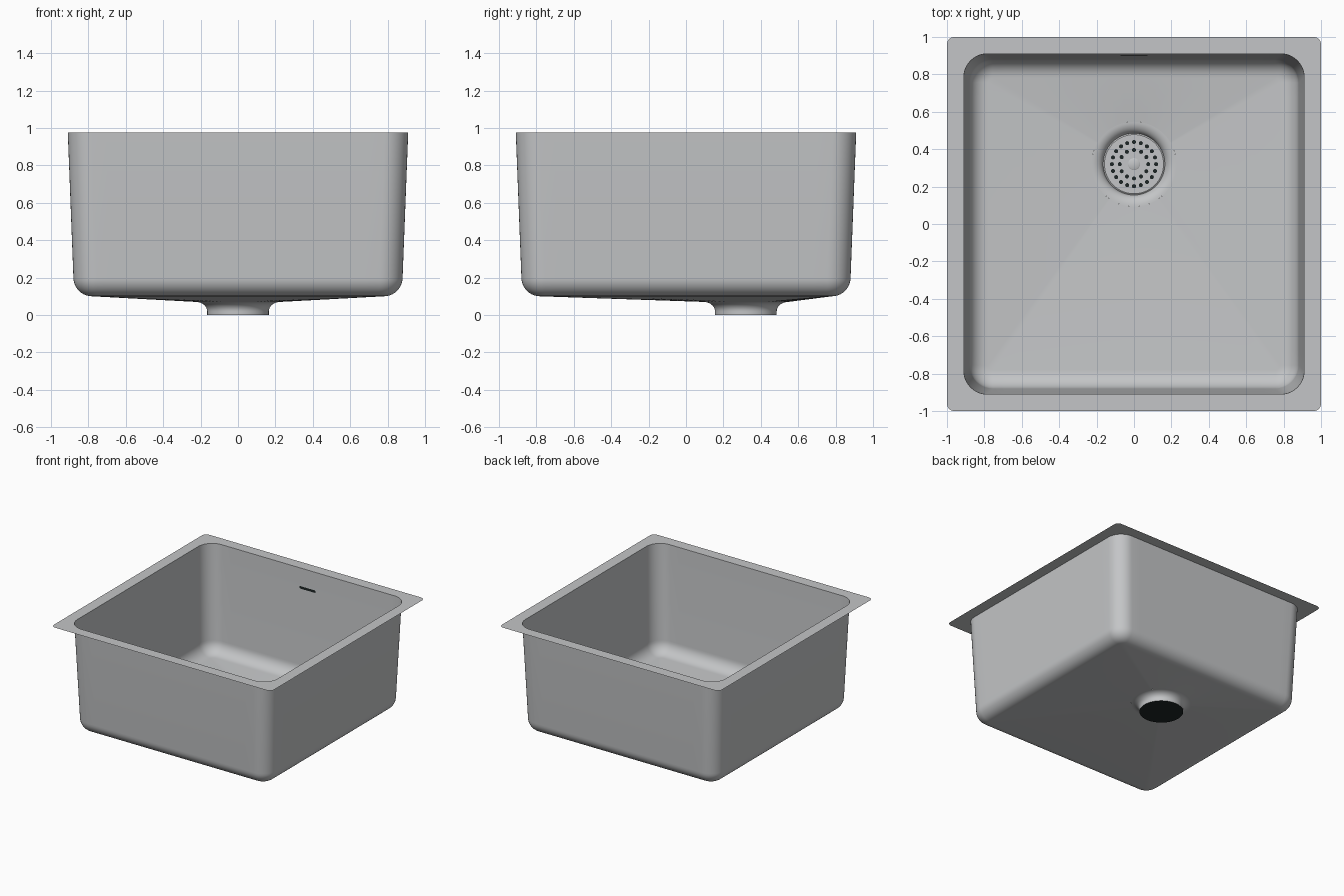
import bpy, bmesh, math

if "Cube" in bpy.data.objects:
    bpy.data.objects.remove(bpy.data.objects["Cube"])

DRAIN = (0.0, 0.32)


def material(name, rgb):
    m = bpy.data.materials.new(name)
    m.diffuse_color = (*rgb, 1)
    m.use_nodes = True
    m.node_tree.nodes["Principled BSDF"].inputs["Base Color"].default_value = m.diffuse_color
    return m


STEEL = material("brushed steel", (0.55, 0.56, 0.57))
DARK = material("dark opening", (0.012, 0.018, 0.018))


def rounded_square(h, r, z, side=20, arc=10):
    """Counter-clockwise ring with half size h and corner radius r."""
    pts = []
    for k in range(4):
        ca, sa = round(math.cos(k * math.pi / 2)), round(math.sin(k * math.pi / 2))
        c = h - r
        local = [(h, -c + 2 * c * i / side) for i in range(side)]
        local += [(c + r * math.cos(t), c + r * math.sin(t))
                  for t in (math.pi / 2 * i / arc for i in range(arc))]
        pts += [(x * ca - y * sa, x * sa + y * ca, z) for x, y in local]
    return pts


def circle(r, z, n=64):
    return [(DRAIN[0] + r * math.cos(2 * math.pi * i / n),
             DRAIN[1] + r * math.sin(2 * math.pi * i / n), z) for i in range(n)]


def loft(name, rings, mat, cap=False):
    """Skin a list of equal rings, from the outer to the inner one."""
    bm = bmesh.new()
    vs = [[bm.verts.new(p) for p in ring] for ring in rings]
    n = len(rings[0])
    for a, b in zip(vs, vs[1:]):
        for i in range(n):
            j = (i + 1) % n
            bm.faces.new((a[i], a[j], b[j], b[i]))
    if cap:
        bm.faces.new(vs[-1])
    return finish(name, bm, mat)


def finish(name, bm, mat):
    me = bpy.data.meshes.new(name)
    bm.to_mesh(me)
    bm.free()
    me.materials.append(mat)
    ob = bpy.data.objects.new(name, me)
    bpy.context.collection.objects.link(ob)
    return ob


# Flat rim flange
TOP, R = 0.975, 0.125
loft("rim", [rounded_square(1.0, 0.04, TOP), rounded_square(0.91, R, TOP)], STEEL)

# Bowl: tapered walls, rounded bottom edge, floor falling to the drain
rings = [rounded_square(0.91, R, TOP), rounded_square(0.88, R, 0.2)]
for i in range(1, 11):
    t = math.pi / 2 * i / 10
    d = 0.1 * (1 - math.cos(t))
    rings.append(rounded_square(0.88 - d, R - d, 0.2 - 0.1 * math.sin(t)))
outlet = []
for x, y, z in rings[-1]:
    a = math.atan2(y - DRAIN[1], x - DRAIN[0])
    outlet.append((DRAIN[0] + 0.227 * math.cos(a), DRAIN[1] + 0.227 * math.sin(a), 0.07))
rings.append(outlet)
loft("bowl", rings, STEEL)

# Drain: flared throat and short pipe
throat = []
for i in range(11):
    t = math.pi / 2 * i / 10
    throat.append(circle(0.227 - 0.062 * math.sin(t), 0.02 + 0.05 * math.cos(t)))
throat.append(circle(0.165, 0.0))
loft("drain_throat", throat, STEEL)

# Dark outlet under the strainer
bm = bmesh.new()
bm.faces.new([bm.verts.new(p) for p in reversed(circle(0.165, 0.0))])
finish("drain_outlet", bm, DARK)

# Strainer plate with a raised centre button
loft("strainer", [circle(0.165, 0.022), circle(0.158, 0.027), circle(0.03, 0.027)], STEEL, True)
loft("strainer_button", [circle(0.032, 0.027), circle(0.032, 0.033), circle(0.027, 0.036)], STEEL, True)

# Strainer holes in two circles
bm = bmesh.new()
for radius, count in ((0.118, 20), (0.076, 12)):
    for k in range(count):
        a = 2 * math.pi * k / count
        cx, cy = DRAIN[0] + radius * math.cos(a), DRAIN[1] + radius * math.sin(a)
        bm.faces.new([bm.verts.new((cx + 0.011 * math.cos(b), cy + 0.011 * math.sin(b), 0.0285))
                      for b in (2 * math.pi * i / 12 for i in range(12))])
finish("strainer_holes", bm, DARK)

# Overflow slot on the inside of the back wall, following its taper
bm = bmesh.new()
slot = []
for s in (1, -1):
    for i in range(9):
        t = -math.pi / 2 + math.pi * i / 8
        x, z = s * (0.065 + 0.01 * math.cos(t)), 0.82 + s * 0.01 * math.sin(t)
        y = 0.91 - (TOP - z) * 0.03 / 0.775 - 0.002
        slot.append(bm.verts.new((x, y, z)))
bm.faces.new(slot)
finish("overflow_slot", bm, DARK)

# Smooth shading with sharp edges kept
for ob in bpy.context.collection.objects:
    ob.select_set(True)
    bpy.context.view_layer.objects.active = ob
bpy.ops.object.shade_smooth_by_angle(angle=math.radians(35))
